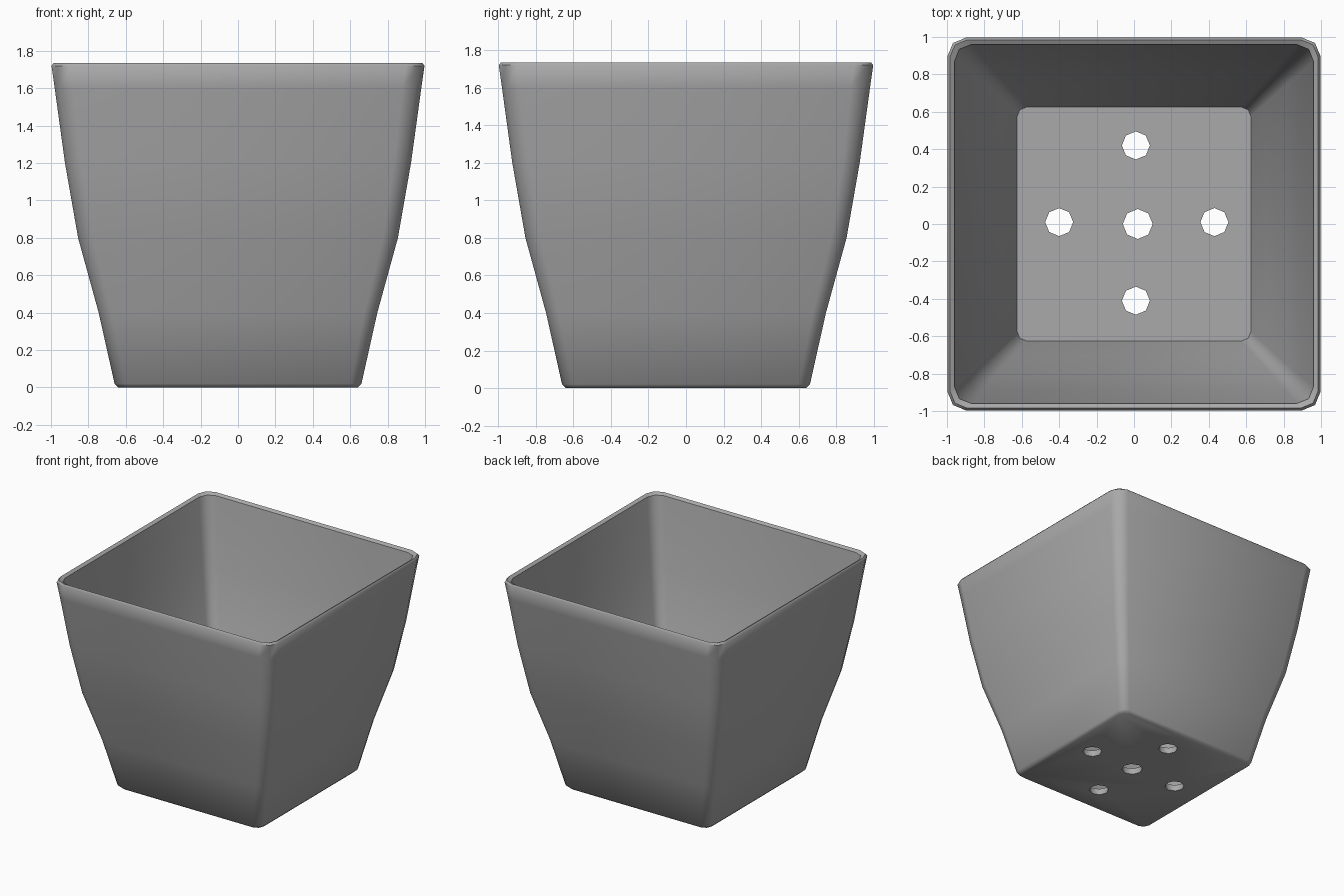
import bpy, bmesh, math

if "Cube" in bpy.data.objects:
    bpy.data.objects.remove(bpy.data.objects["Cube"])

grey = bpy.data.materials.new("stone_grey")
grey.diffuse_color = (0.4, 0.4, 0.4, 1)
grey.use_nodes = True
grey.node_tree.nodes["Principled BSDF"].inputs["Base Color"].default_value = grey.diffuse_color

# Rings (z, half width, corner cut): up the outside, over the rim, down the inside
RINGS = [
    (0.0, 0.64, 0.06), (0.02, 0.66, 0.06), (0.4, 0.745, 0.07), (0.8, 0.855, 0.08),
    (1.2, 0.925, 0.09), (1.6, 0.98, 0.10), (1.72, 0.997, 0.10), (1.735, 0.985, 0.095),
    (1.72, 0.96, 0.09), (1.6, 0.945, 0.09), (1.2, 0.89, 0.08), (0.8, 0.82, 0.07),
    (0.4, 0.71, 0.06), (0.05, 0.625, 0.05),
]


def ring(bm, z, h, c):
    """Square outline with each corner softened by three points."""
    verts = []
    for k in range(4):
        a = k * math.pi / 2
        m = h - 0.29 * c
        for x, y in ((h, h - c), (m, m), (h - c, h)):
            verts.append(bm.verts.new((x * math.cos(a) - y * math.sin(a),
                                       x * math.sin(a) + y * math.cos(a), z)))
    return verts


# Square tapered pot body
bm = bmesh.new()
loops = [ring(bm, *r) for r in RINGS]
n = len(loops[0])
for lo, hi in zip(loops, loops[1:]):
    for i in range(n):
        j = (i + 1) % n
        bm.faces.new((lo[i], lo[j], hi[j], hi[i]))
bm.faces.new(loops[0][::-1])
bm.faces.new(loops[-1])
bmesh.ops.recalc_face_normals(bm, faces=bm.faces)
mesh = bpy.data.meshes.new("planter_pot")
bm.to_mesh(mesh)
bm.free()
mesh.materials.append(grey)
pot = bpy.data.objects.new("planter_pot", mesh)
bpy.context.collection.objects.link(pot)
bpy.context.view_layer.objects.active = pot

# Five drainage holes through the floor
for x, y, r in ((0.02, 0, 0.08), (0.43, 0.01, 0.075), (-0.4, 0.01, 0.075),
                (0.01, 0.42, 0.075), (0.01, -0.41, 0.075)):
    bpy.ops.mesh.primitive_cylinder_add(vertices=8, radius=r, depth=0.4, location=(x, y, 0))
    cutter = bpy.context.object
    cutter.name = "hole_cutter"
    cutter.data.materials.append(grey)
    bpy.context.view_layer.objects.active = pot
    mod = pot.modifiers.new("drain_hole", 'BOOLEAN')
    mod.operation = 'DIFFERENCE'
    mod.solver = 'EXACT'
    mod.object = cutter
    bpy.ops.object.modifier_apply(modifier=mod.name)
    bpy.data.objects.remove(cutter)

bpy.ops.object.select_all(action='DESELECT')
pot.select_set(True)
bpy.context.view_layer.objects.active = pot
bpy.ops.object.shade_smooth_by_angle(angle=math.radians(50))
